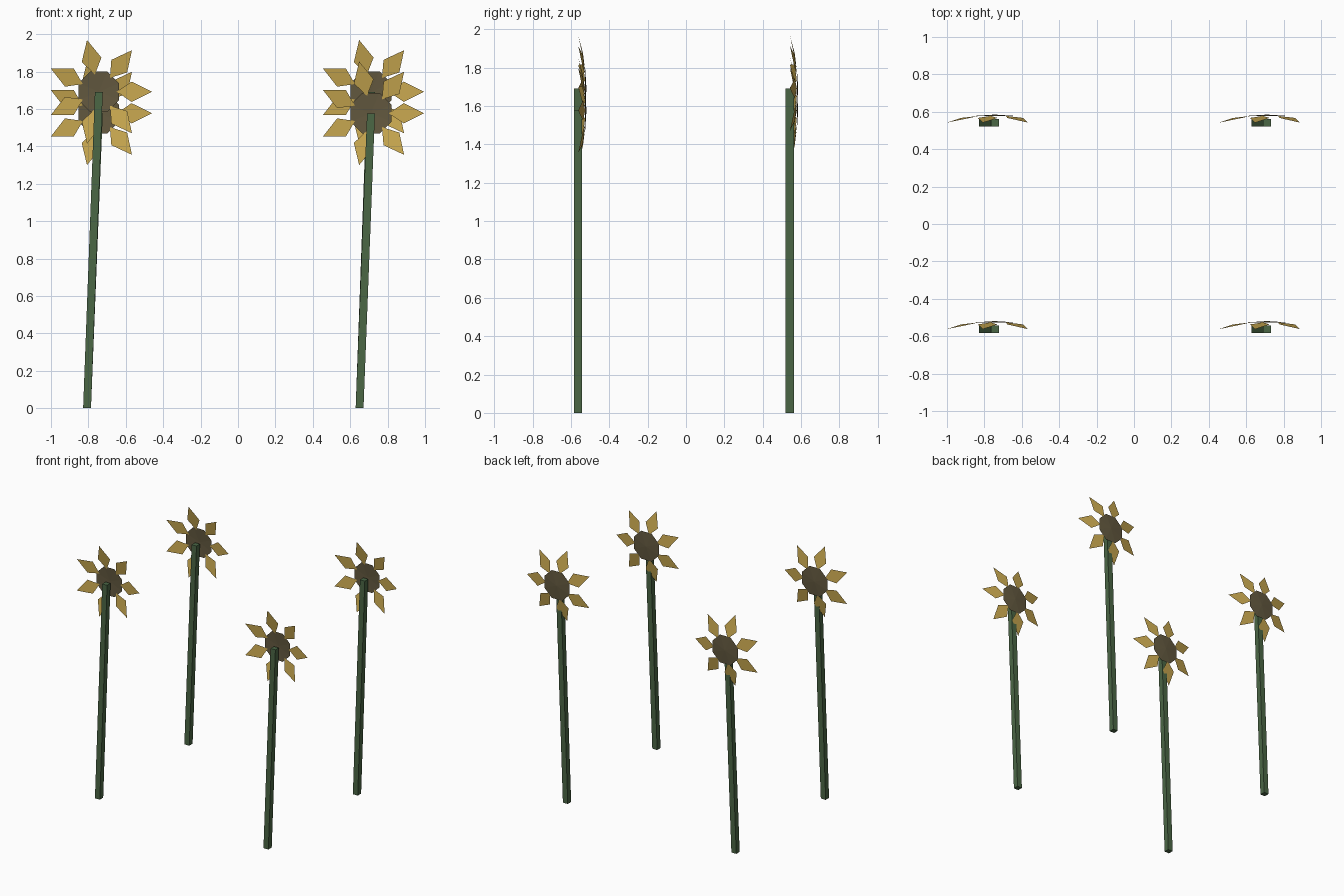
import bpy, math

if "Cube" in bpy.data.objects:
    bpy.data.objects.remove(bpy.data.objects["Cube"])


def material(name, color):
    m = bpy.data.materials.new(name)
    m.diffuse_color = (*color, 1)
    m.use_nodes = True
    m.node_tree.nodes["Principled BSDF"].inputs["Base Color"].default_value = m.diffuse_color
    return m


GREEN = material("stem_green", (0.07, 0.135, 0.06))
GOLD = material("petal_gold", (0.58, 0.39, 0.08))
BROWN = material("disc_brown", (0.125, 0.1, 0.05))


def add(name, verts, faces, mat):
    me = bpy.data.meshes.new(name)
    me.from_pydata(verts, [], faces)
    me.materials.append(mat)
    me.update()
    bpy.context.collection.objects.link(bpy.data.objects.new(name, me))


def flower(tag, base_x, top_x, y, height):
    # leaning square stem
    h = 0.021
    verts = [(x + sx * h, y + sy * h, z)
             for x, z in ((base_x, 0), (top_x, height))
             for sx, sy in ((-1, -1), (1, -1), (1, 1), (-1, 1))]
    faces = [(3, 2, 1, 0), (4, 5, 6, 7)]
    faces += [(i, (i + 1) % 4, (i + 1) % 4 + 4, i + 4) for i in range(4)]
    add("stem_" + tag, verts, faces, GREEN)

    # the flower head faces +y and its parts bend back towards the stem
    def polar(r, a, dy, side=0):
        c, s = math.cos(a), math.sin(a)
        return (top_x + r * c - side * s, y + 0.044 + dy, height + r * s + side * c)

    # shallow eight-sided seed disc
    n = 8
    verts = [polar(0, 0, 0)]
    verts += [polar(0.118, (i + 0.5) * math.tau / n, -0.007) for i in range(n)]
    add("seed_disc_" + tag, verts,
        [(0, (i + 1) % n + 1, i + 1) for i in range(n)], BROWN)

    # seven kite-shaped petals
    verts, faces = [], []
    for i in range(7):
        a = i * math.tau / 7
        verts += [polar(0.095, a, -0.007), polar(0.175, a, -0.018, -0.054),
                  polar(0.284, a, -0.043), polar(0.175, a, -0.018, 0.054)]
        k = 4 * i
        faces.append((k + 3, k + 2, k + 1, k))
    add("petals_" + tag, verts, faces, GOLD)


TALL, SHORT = 1.692, 1.577
flower("front_left", -0.807, -0.744, -0.563, TALL)
flower("back_left", -0.807, -0.744, 0.541, SHORT)
flower("front_right", 0.65, 0.711, -0.563, SHORT)
flower("back_right", 0.65, 0.711, 0.541, TALL)
